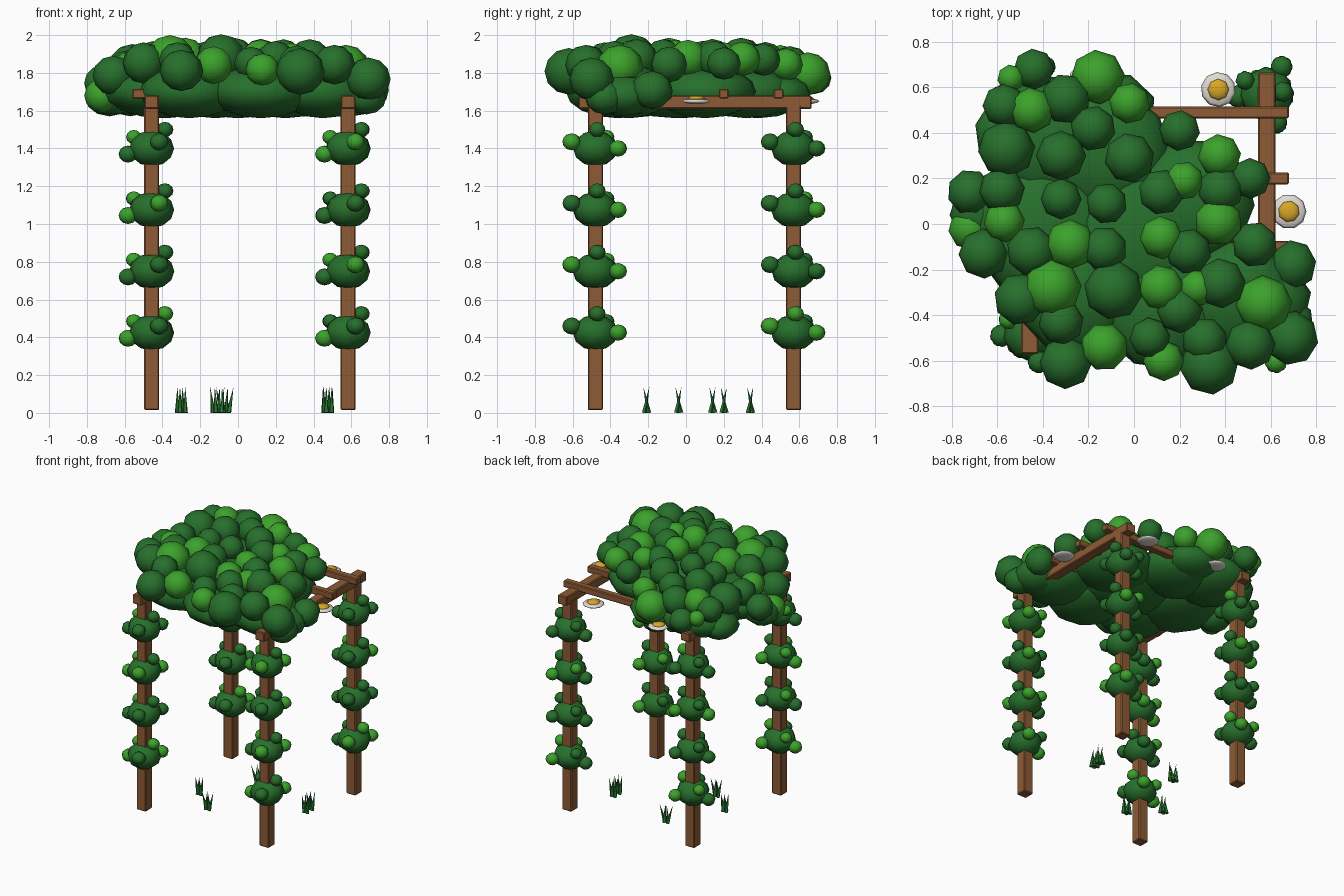
import bpy, bmesh, math, random
from mathutils import Matrix, Vector

if "Cube" in bpy.data.objects:
    bpy.data.objects.remove(bpy.data.objects["Cube"])

random.seed(4)


def material(name, rgb):
    m = bpy.data.materials.new(name)
    m.diffuse_color = (*rgb, 1)
    m.use_nodes = True
    m.node_tree.nodes["Principled BSDF"].inputs["Base Color"].default_value = m.diffuse_color
    return m


WOOD = material("brown wood", (0.27, 0.105, 0.035))
DARK = material("dark leaf green", (0.02, 0.16, 0.025))
LIGHT = material("light leaf green", (0.045, 0.36, 0.025))
GRASS = material("grass green", (0.022, 0.18, 0.03))
WHITE = material("petal white", (0.74, 0.71, 0.65))
YELLOW = material("flower yellow", (0.68, 0.39, 0.02))


def finish(name, bm, mat, smooth=False):
    me = bpy.data.meshes.new(name)
    for f in bm.faces:
        f.smooth = smooth
    bm.to_mesh(me)
    bm.free()
    me.materials.append(mat)
    ob = bpy.data.objects.new(name, me)
    bpy.context.collection.objects.link(ob)
    return ob


def box(name, lo, hi, mat):
    bm = bmesh.new()
    lo, hi = Vector(lo), Vector(hi)
    bmesh.ops.create_cube(bm, size=1, matrix=Matrix.Translation((lo + hi) / 2)
                          @ Matrix.Diagonal((*(hi - lo), 1)))
    bmesh.ops.bevel(bm, geom=bm.edges[:], offset=0.006, segments=1, affect='EDGES')
    return finish(name, bm, mat)


def blobs(name, items, mat, seg=8, rings=6):
    """Join many squashed spheres, each (centre, radii), into one object."""
    bm = bmesh.new()
    for c, r in items:
        bmesh.ops.create_uvsphere(
            bm, u_segments=seg, v_segments=rings, radius=1,
            matrix=Matrix.Translation(c) @ Matrix.Diagonal((*r, 1))
            @ Matrix.Rotation(random.uniform(0, 1), 4, 'Z'))
    return finish(name, bm, mat, True)


XS, YS = (-0.457, 0.583), (-0.48, 0.57)

# Posts, side beams and rafters
for i, x in enumerate(XS):
    side = ("left", "right")[i]
    for j, y in enumerate(YS):
        box(f"{('front', 'back')[j]}_{side}_post", (x - .04, y - .04, .015),
            (x + .04, y + .04, 1.63), WOOD)
    box(f"{side}_beam", (x - .038, -.57, 1.61), (x + .038, .665, 1.68), WOOD)
for i, y in enumerate((-.39, -.10, .2, .49)):
    box(f"rafter_{i + 1}", (-.56, y - .026, 1.665), (.68, y + .026, 1.715), WOOD)

# Leaf clumps climbing each post: one main clump and five small sprigs
SPRIGS = [(.07, .01, .10, .045), (-.125, -.01, -.03, .05), (.04, -.125, .035, .05),
          (.065, .12, 0, .048), (-.095, .06, .06, .042)]
for i, x in enumerate(XS):
    for j, y in enumerate(YS):
        dark, light = [], []
        for z in (.425, .75, 1.075, 1.40):
            dark.append(((x, y, z), (.12, .12, .095)))
            for dx, dy, dz, r in SPRIGS:
                group = light if random.random() < .28 else dark
                group.append(((x + dx, y + dy, z + dz), (r, r, r * .9)))
        tag = f"{('front', 'back')[j]}_{('left', 'right')[i]}_post"
        blobs(tag + "_leaves", dark, DARK)
        blobs(tag + "_bright_leaves", light, LIGHT)

# Broad flat clumps forming the underside of the canopy
BASE = [(-.38, .38, .28), (-.40, -.02, .32), (-.12, .32, .28), (.0, -.05, .34),
        (.25, .10, .28), (-.26, -.30, .27), (.12, -.36, .28), (.45, -.31, .25)]
blobs("canopy_base", [((x, y, 1.70), (r, r, .14)) for x, y, r in BASE], DARK, 10, 8)

# Rounded leaf clumps on top: (x, y, radius), lower toward the rim
TOP_DARK = [(-.44, .68, .09), (-.18, .42, .10), (-.56, .33, .125), (-.02, .29, .11),
            (.20, .41, .09), (-.72, .14, .10), (-.58, .15, .10), (-.32, .11, .09),
            (-.12, .09, .09), (.12, .14, .10), (.51, .20, .09), (-.66, -.13, .11),
            (-.09, -.29, .13), (.53, -.09, .10), (.38, -.26, .11),
            (.69, -.50, .12), (.33, -.62, .13), (.31, -.51, .10), (-.30, -.61, .115),
            (-.50, -.33, .115), (-.57, .52, .095), (.51, -.53, .11), (.20, -.38, .10),
            (.07, -.50, .09), (.24, -.12, .10), (-.13, -.11, .10), (-.32, .30, .11),
            (-.30, .55, .11), (.38, .15, .10), (-.45, -.12, .11), (-.32, -.43, .10)]
TOP_LIGHT = [(-.16, .645, .12), (-.45, .50, .10), (-.02, .53, .09), (.375, .30, .095),
             (.22, .19, .085), (.37, .01, .105), (.12, -.06, .095), (-.28, -.09, .11),
             (-.36, -.28, .13), (-.57, .01, .09), (.12, -.28, .10),
             (.28, -.28, .08), (.57, -.35, .125), (-.13, -.54, .105), (.13, -.60, .09),
             (-.54, .64, .06)]


def canopy(items):
    out = []
    for x, y, r in items:
        d = max(abs(x), abs(y)) / .7
        out.append(((x, y, 1.885 - .125 * d ** 4), (r, r, r * .95)))
    return out


blobs("canopy_leaves", canopy(TOP_DARK), DARK)
blobs("canopy_bright_leaves", canopy(TOP_LIGHT), LIGHT)
# Low clumps hanging at the rim
blobs("rim_leaves", [((-.68, .05, 1.67), (.13, .13, .10)), ((.60, -.33, 1.68), (.18, .17, .11)),
                     ((.70, -.18, 1.71), (.10, .11, .10)), ((.68, -.43, 1.67), (.11, .11, .09)),
                     ((-.1, .5, 1.69), (.2, .17, .10)), ((-.57, .40, 1.67), (.13, .15, .10))],
      DARK)
blobs("rim_bright_leaves", [((-.72, -.02, 1.68), (.095, .095, .09))], LIGHT)

# Flowers: flat petal disc with a raised yellow centre
for i, (x, y) in enumerate([(.37, .59), (.68, .055), (-.21, .63)]):
    blobs(f"flower_{i + 1}_petals", [((x, y, 1.65), (.077, .077, .016))], WHITE, 10, 6)
    blobs(f"flower_{i + 1}_centre", [((x, y, 1.663), (.047, .047, .017))], YELLOW, 8, 6)

# Grass tufts: crossing, slightly leaning thin cones
for i, (x, y, lean) in enumerate([(-.30, -.04, .0), (-.11, -.21, .08), (-.07, .34, .12),
                                  (.475, .14, .0), (.475, .20, .02)]):
    bm = bmesh.new()
    for k in range(4):
        dx, dy = (k - 1.5) * .014, (.012, -.012)[k % 2]
        m = (Matrix.Translation((x + dx, y + dy, .0))
             @ Matrix.Rotation((k - 1.5) * lean, 4, 'Y')
             @ Matrix.Rotation((.2, -.2)[k % 2], 4, 'X')
             @ Matrix.Translation((0, 0, .07)))
        bmesh.ops.create_cone(bm, cap_ends=True, segments=5, radius1=.014, radius2=0,
                              depth=.14, matrix=m)
    for v in bm.verts:
        v.co.z = max(v.co.z, 0)
    finish(f"grass_tuft_{i + 1}", bm, GRASS)
